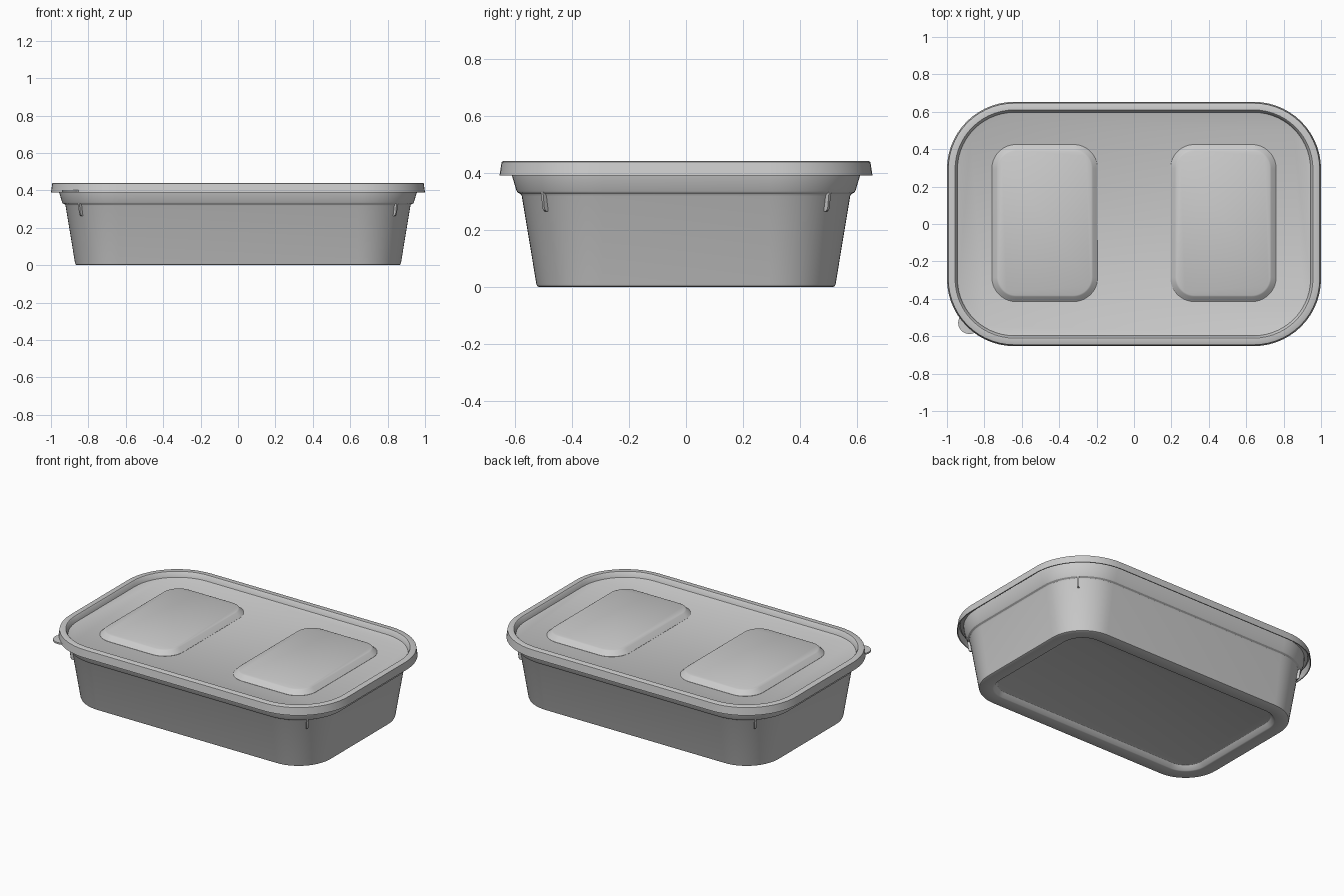
import bpy, bmesh, math
from mathutils import Matrix, Vector

if "Cube" in bpy.data.objects:
    bpy.data.objects.remove(bpy.data.objects["Cube"])

CX, CY = 0.64, 0.293      # shared corner centres of tub and lid
SEG = 14                  # segments per rounded corner


def finish(name, bm):
    bmesh.ops.recalc_face_normals(bm, faces=bm.faces[:])
    mesh = bpy.data.meshes.new(name)
    bm.to_mesh(mesh)
    bm.free()
    obj = bpy.data.objects.new(name, mesh)
    bpy.context.collection.objects.link(obj)
    mesh.polygons.foreach_set("use_smooth", [True] * len(mesh.polygons))
    mesh.set_sharp_from_angle(angle=math.radians(30))
    return obj


def rounded_loft(name, profile, cx, cy, x=0.0, y=0.0):
    """Sweep a (radius, z) profile round a rounded rectangle and cap both ends."""
    bm = bmesh.new()
    rings = []
    for r, z in profile:
        ring = []
        for q, (sx, sy) in enumerate([(1, 1), (-1, 1), (-1, -1), (1, -1)]):
            for i in range(SEG + 1):
                a = math.pi / 2 * (q + i / SEG)
                ring.append(bm.verts.new((x + sx * cx + r * math.cos(a),
                                          y + sy * cy + r * math.sin(a), z)))
        rings.append(ring)
    n = len(rings[0])
    for a, b in zip(rings, rings[1:]):
        for i in range(n):
            j = (i + 1) % n
            bm.faces.new((a[i], a[j], b[j], b[i]))
    bm.faces.new(rings[0])
    bm.faces.new(rings[-1])
    return finish(name, bm)


# Tub: recessed base, tapered wall, stepped neck, rim, then the inside
rounded_loft("tub", [
    (0.112, 0.03), (0.122, 0.027), (0.142, 0.003), (0.15, 0.0),
    (0.222, 0.0), (0.228, 0.003), (0.231, 0.01),
    (0.282, 0.318), (0.286, 0.325), (0.297, 0.331), (0.301, 0.338),
    (0.318, 0.395), (0.32, 0.42), (0.34, 0.424), (0.34, 0.43), (0.318, 0.43),
    (0.29, 0.34), (0.272, 0.325), (0.22, 0.042), (0.21, 0.04)], CX, CY)

# Lid: sunken panel, raised rim, outer skirt, then the underside
rounded_loft("lid", [
    (0.298, 0.405), (0.304, 0.408), (0.312, 0.436), (0.317, 0.441),
    (0.347, 0.441), (0.353, 0.438), (0.36, 0.39),
    (0.354, 0.39), (0.348, 0.435), (0.318, 0.435), (0.309, 0.4),
    (0.3, 0.397)], CX, CY)

# Two raised pads on the lid panel
for side, label in ((-1, "left"), (1, "right")):
    rounded_loft("lid_pad_" + label, [
        (0.13, 0.402), (0.13, 0.406), (0.124, 0.41),
        (0.104, 0.431), (0.096, 0.435)], 0.153, 0.29, x=side * 0.477, y=0.005)

# Pull tab at the front left corner of the lid
bm = bmesh.new()
bmesh.ops.create_cone(bm, cap_ends=True, segments=40, radius1=0.06, radius2=0.06,
                      depth=0.01, matrix=Matrix.Translation((-0.88, -0.528, 0.396)))
finish("pull_tab", bm)

# Thin stacking ribs under the step at each corner
RIB = [(0.26, 0.333), (0.299, 0.333), (0.292, 0.275), (0.287, 0.268),
       (0.278, 0.264), (0.26, 0.264)]
for sx in (-1, 1):
    for sy in (-1, 1):
        bm = bmesh.new()
        out = Vector((sx, sy, 0)).normalized()
        across = Vector((-out.y, out.x, 0)) * 0.005
        base = Vector((sx * CX, sy * CY, 0))
        sides = [[bm.verts.new(base + out * r + Vector((0, 0, z)) + across * k)
                  for r, z in RIB] for k in (-1, 1)]
        for s in sides:
            bm.faces.new(s)
        for i in range(len(RIB)):
            j = (i + 1) % len(RIB)
            bm.faces.new((sides[0][i], sides[0][j], sides[1][j], sides[1][i]))
        finish("stacking_rib", bm)
